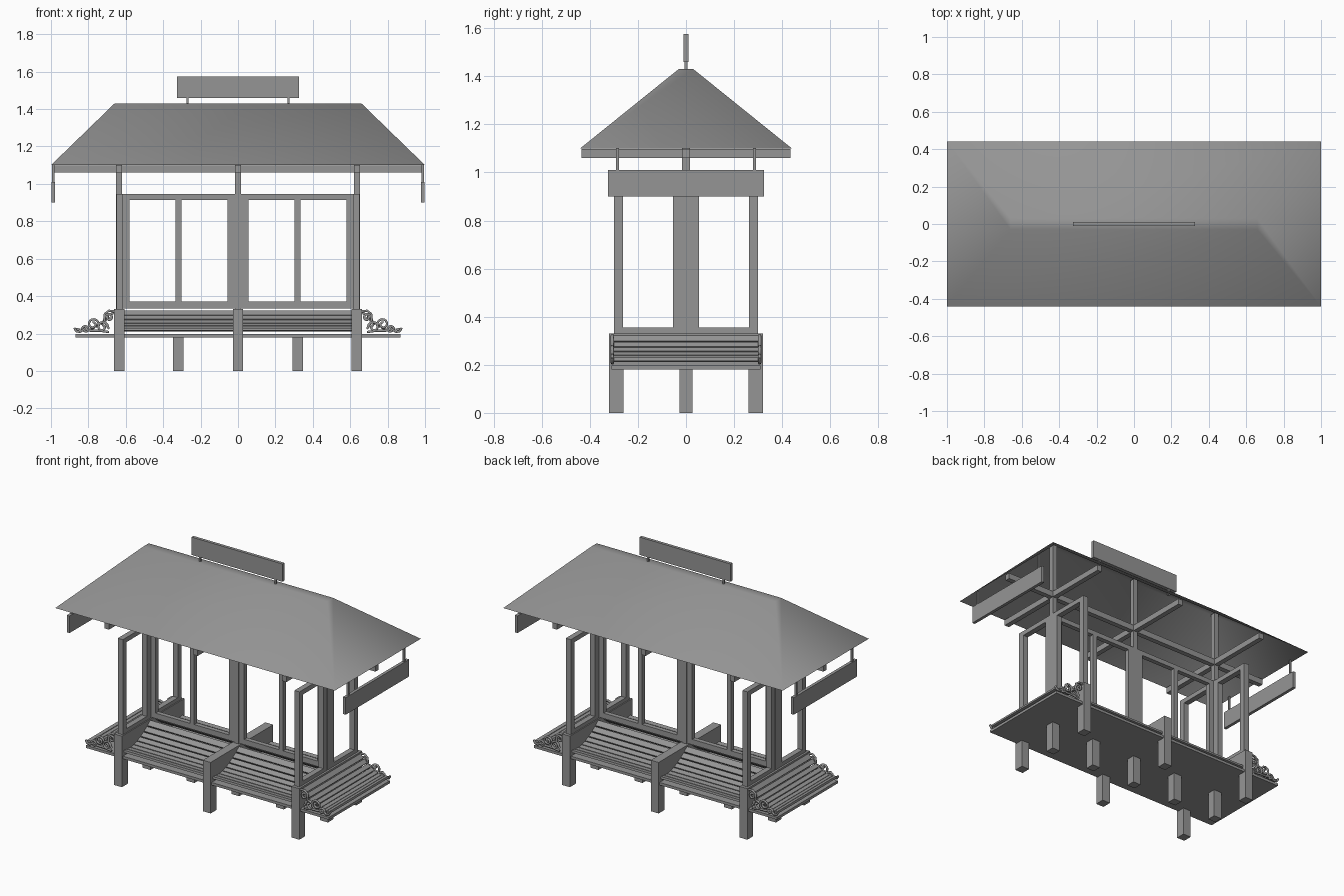
import bpy, bmesh, math
from mathutils import Matrix, Vector

if "Cube" in bpy.data.objects:
    bpy.data.objects.remove(bpy.data.objects["Cube"], do_unlink=True)

grey = bpy.data.materials.new("mid_grey")
grey.use_nodes = True
COLOUR = (0.3, 0.3, 0.3, 1)
grey.diffuse_color = COLOUR
grey.node_tree.nodes["Principled BSDF"].inputs["Base Color"].default_value = COLOUR


def add_object(name, data):
    data.materials.append(grey)
    ob = bpy.data.objects.new(name, data)
    bpy.context.collection.objects.link(ob)
    return ob


def finish(name, bm):
    me = bpy.data.meshes.new(name)
    bm.to_mesh(me)
    bm.free()
    return add_object(name, me)


def add_box(bm, x, y, z, turn=None):
    """Box spanning three (low, high) ranges, optionally turned about its centre."""
    spans = [(min(s), max(s)) for s in (x, y, z)]
    centre = Vector([(a + b) / 2 for a, b in spans])
    size = [b - a for a, b in spans]
    m = Matrix.Translation(centre)
    if turn:
        m = m @ turn
    bmesh.ops.create_cube(bm, size=1, matrix=m @ Matrix.Diagonal((*size, 1)))


def boxes(name, items):
    bm = bmesh.new()
    for item in items:
        add_box(bm, *item)
    return finish(name, bm)


def about(c, half):
    return (c - half, c + half)


BAYS = (-0.635, 0, 0.635)
SIDES = (-1, 1)

# Hipped roof, open underneath
bm = bmesh.new()
eave = [bm.verts.new((x, y, 1.1)) for x, y in ((-1, -.44), (1, -.44), (1, .44), (-1, .44))]
peak = [bm.verts.new((x, y, 1.43)) for x, y in ((-.66, -.03), (.66, -.03), (.66, .03), (-.66, .03))]
for i in range(4):
    j = (i + 1) % 4
    bm.faces.new((eave[i], eave[j], peak[j], peak[i]))
bm.faces.new(peak)
for f in bm.faces:
    f.smooth = True
finish("roof", bm)

# Posts and roof beams
boxes("posts", [(about(x, .016), about(0, .016), (.18, 1.42)) for x in BAYS])
boxes("cross_beams", [(about(x, .016), (-.435, .435), (1.06, 1.098)) for x in BAYS])
boxes("long_beam", [((-.995, .995), about(0, .016), (1.06, 1.098))])

# Blank boards on the ridge and under both gable eaves
boxes("ridge_board", [((-.325, .325), about(0, .01), (1.46, 1.575))])
boxes("ridge_board_pegs", [(about(.27 * s, .006), about(0, .006), (1.42, 1.47)) for s in SIDES])
boxes("end_boards", [((.978 * s, .998 * s), (-.325, .325), (.9, 1.01)) for s in SIDES])
boxes("end_board_hangers", [(about(.988 * s, .006), about(.285 * t, .006), (1, 1.105))
                            for s in SIDES for t in SIDES])

# Window frames along the spine
items = []
for s in SIDES:
    items += [((.015 * s, .62 * s), about(0, .015), z) for z in ((.335, .37), (.915, .945))]
    items += [((a * s, b * s), about(0, .015), (.335, .945))
              for a, b in ((.015, .055), (.303, .333), (.58, .62))]
boxes("spine_frames", items)

# Wing frames across both ends
items = []
for s in SIDES:
    for t in SIDES:
        x = about(.632 * s, .018)
        items += [(x, (.015 * t, .3 * t), z) for z in ((.325, .355), (.915, .945))]
        items += [(x, (a * t, b * t), (.325, .945)) for a, b in ((.015, .055), (.262, .3))]
boxes("wing_frames", items)

# Base plate, legs and bench dividers
boxes("bench_base", [((-.87, .87), (-.31, .31), (.18, .197))])
boxes("outer_legs", [(about(x, .028), about(.29 * t, .03), (0, .33)) for x in BAYS for t in SIDES])
boxes("centre_legs", [(about(x, .028), about(0, .028), (0, .185))
                      for x in (*BAYS, -.32, .32)])
boxes("bench_dividers", [(about(x, .028), (-.31, .31), (.18, .33)) for x in BAYS])


# Slatted seats sweeping down from a low back
def seat_point(u, depth):
    return depth * u, .21 + .11 * (1 - u) ** 2.2 + .014 * max(0, u - .7) / .3


def add_seat(bm, length, depth, place, count=8):
    for i in range(count):
        d0, z0 = seat_point(i / count, depth)
        d1, z1 = seat_point((i + 1) / count, depth)
        d, z = (d0 + d1) / 2, (z0 + z1) / 2
        width = math.hypot(d1 - d0, z1 - z0) * .82
        tilt = Matrix.Rotation(math.atan2(z0 - z1, d1 - d0), 4, 'Y')
        part = bmesh.new()
        add_box(part, about(d, width / 2), about(0, length / 2), about(z, .007), tilt)
        part.transform(place)
        me = bpy.data.meshes.new("slat")
        part.to_mesh(me)
        part.free()
        bm.from_mesh(me)
        bpy.data.meshes.remove(me)


def placed(x, y, angle):
    return Matrix.Translation((x, y, 0)) @ Matrix.Rotation(angle, 4, 'Z')


bm = bmesh.new()
for s in SIDES:
    for t in SIDES:
        add_seat(bm, .58, .28, placed(.318 * s, .022 * t, t * math.pi / 2))
finish("long_seats", bm)

bm = bmesh.new()
for s in SIDES:
    add_seat(bm, .6, .21, placed(.66 * s, 0, 0 if s > 0 else math.pi))
finish("end_seats", bm)


# Scrolled ironwork at the ends of the end seats
def spiral(cx, cz, r0, r1, start, turns, n=22):
    pts = []
    for i in range(n + 1):
        k = i / n
        a = start + turns * math.tau * k
        r = r0 + (r1 - r0) * k
        pts.append((cx + r * math.cos(a), cz + r * math.sin(a)))
    return pts


sweep = [(.66, .318), (.69, .322), (.712, .305), (.715, .275), (.705, .25), (.69, .225)]
strokes = [
    sweep,
    spiral(.69, .285, .022, .006, 0, 1.2),
    spiral(.725, .235, .03, .008, math.pi, -1.3),
    spiral(.775, .25, .032, .008, math.pi * 1.2, -1.4),
    [(.69, .208), (.74, .215), (.79, .215), (.82, .225), (.845, .208), (.865, .212), (.875, .23)],
    spiral(.815, .222, .02, .006, 0, 1.2),
]
curve = bpy.data.curves.new("scroll_ends", 'CURVE')
curve.dimensions = '3D'
curve.bevel_depth = .007
curve.bevel_resolution = 1
curve.use_fill_caps = True
for s in SIDES:
    for t in SIDES:
        for pts in strokes:
            sp = curve.splines.new('POLY')
            sp.points.add(len(pts) - 1)
            for p, (x, z) in zip(sp.points, pts):
                p.co = (x * s, .306 * t, z, 1)
add_object("scroll_ends", curve)
